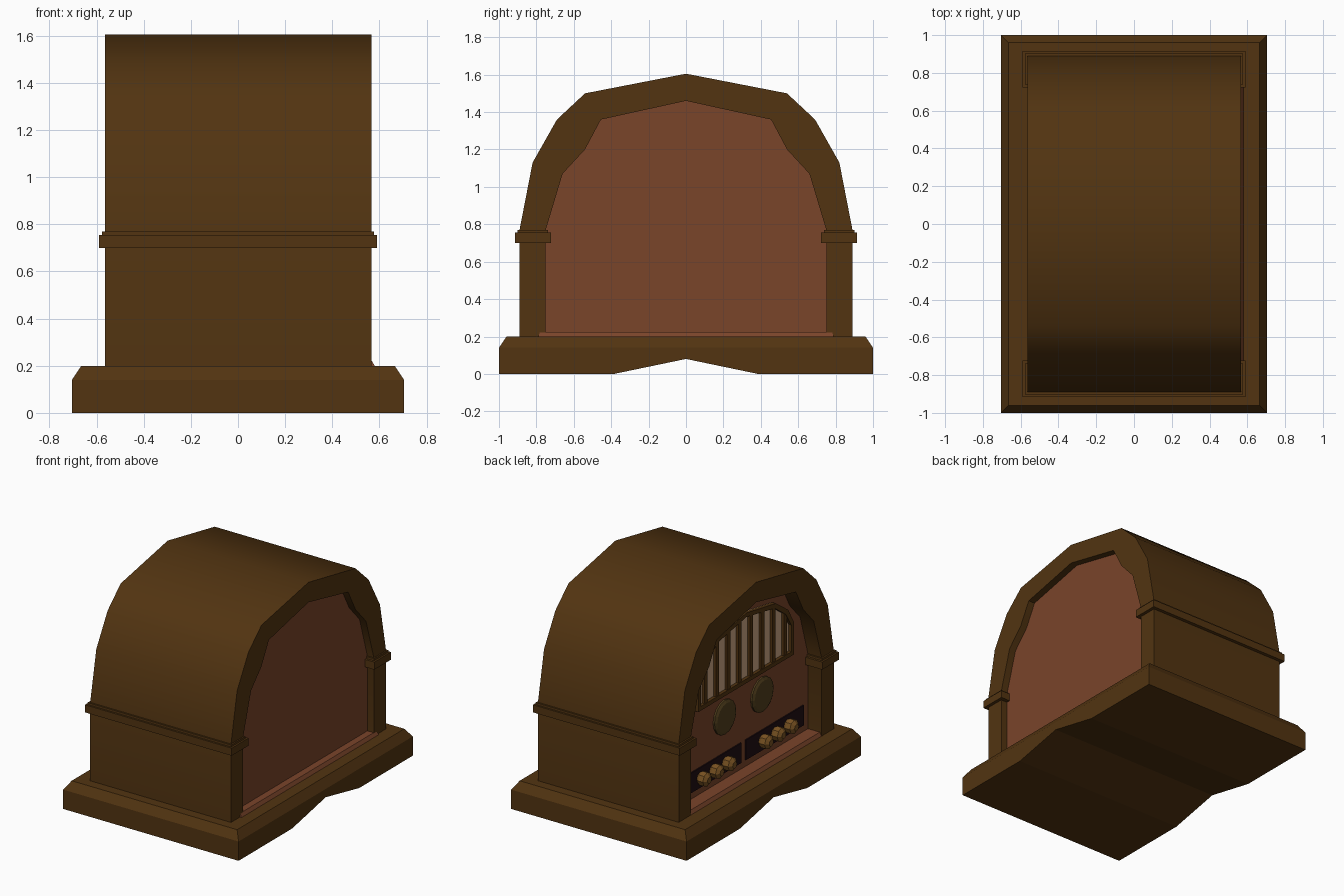
import bpy, bmesh, math
from mathutils import Matrix

if "Cube" in bpy.data.objects:
    bpy.data.objects.remove(bpy.data.objects["Cube"])


def material(name, rgb):
    m = bpy.data.materials.new(name)
    m.diffuse_color = (*rgb, 1)
    m.use_nodes = True
    m.node_tree.nodes["Principled BSDF"].inputs["Base Color"].default_value = m.diffuse_color
    return m


WOOD = material("dark walnut", (0.084, 0.034, 0.0055))
PANEL = material("red brown panel", (0.195, 0.058, 0.023))
CLOTH = material("beige cloth", (0.62, 0.39, 0.235))
BLACK = material("near black", (0.014, 0.004, 0.006))
DIAL = material("olive dial", (0.085, 0.05, 0.012))
KNOB = material("bronze knob", (0.19, 0.085, 0.016))


def finish(name, bm, mat, smooth=None):
    bmesh.ops.recalc_face_normals(bm, faces=bm.faces)
    me = bpy.data.meshes.new(name)
    bm.to_mesh(me)
    bm.free()
    ob = bpy.data.objects.new(name, me)
    bpy.context.collection.objects.link(ob)
    me.materials.append(mat)
    if smooth:
        bpy.ops.object.select_all(action='DESELECT')
        bpy.context.view_layer.objects.active = ob
        ob.select_set(True)
        bpy.ops.object.shade_smooth_by_angle(angle=math.radians(smooth))
    return ob


def mirrored(half):
    """Half profile from the +y foot to the ridge, completed on -y."""
    return half + [(-y, z) for y, z in reversed(half) if y > 1e-6]


def prism(name, pts, x0, x1, mat):
    """Extrude a (y, z) outline along x."""
    bm = bmesh.new()
    f = bm.faces.new([bm.verts.new((x0, y, z)) for y, z in pts])
    r = bmesh.ops.extrude_face_region(bm, geom=[f])
    for v in r["geom"]:
        if isinstance(v, bmesh.types.BMVert):
            v.co.x = x1
    return finish(name, bm, mat)


def band(name, outer, inner, x0, x1, mat, closed=False, smooth=None):
    """Frame between two matching (y, z) outlines, extruded along x."""
    bm = bmesh.new()
    rings = [[bm.verts.new((x, y, z)) for y, z in pts]
             for x, pts in ((x0, outer), (x1, outer), (x1, inner), (x0, inner))]
    n = len(outer)
    for i in range(n if closed else n - 1):
        j = (i + 1) % n
        for k in range(4):
            a, b = rings[k], rings[(k + 1) % 4]
            bm.faces.new((a[i], a[j], b[j], b[i]))
    if not closed:
        for i in (0, n - 1):
            bm.faces.new([r[i] for r in rings])
    return finish(name, bm, mat, smooth)


def box(name, x, y, z, mat):
    return prism(name, [(y[0], z[0]), (y[1], z[0]), (y[1], z[1]), (y[0], z[1])], x[0], x[1], mat)


def turned(name, loc, sections, sides, mat):
    """Stack of (distance towards -x, radius) rings around an x axis."""
    bm = bmesh.new()
    rings = []
    for d, r in sections:
        rings.append([bm.verts.new((loc[0] - d,
                                    loc[1] + r * math.cos(2 * math.pi * i / sides),
                                    loc[2] + r * math.sin(2 * math.pi * i / sides)))
                      for i in range(sides)])
    for a, b in zip(rings, rings[1:]):
        for i in range(sides):
            j = (i + 1) % sides
            bm.faces.new((a[i], a[j], b[j], b[i]))
    bm.faces.new(rings[0])
    bm.faces.new(rings[-1])
    return finish(name, bm, mat)


# base with a chamfered top edge and a shallow notch underneath
bm = bmesh.new()
outline = [(1, 0), (0.385, 0), (0, 0.08), (-0.385, 0), (-1, 0), (-1, 0.14), (1, 0.14)]
ends = [[bm.verts.new((x, y, z)) for y, z in outline] for x in (-0.705, 0.705)]
for e in ends:
    bm.faces.new(e)
for i in (0, 1, 2, 3, 4, 6):
    j = (i + 1) % 7
    bm.faces.new((ends[0][i], ends[0][j], ends[1][j], ends[1][i]))
low = [ends[0][5], ends[0][6], ends[1][6], ends[1][5]]
top = [bm.verts.new((v.co.x * 0.665 / 0.705, v.co.y * 0.96, 0.2)) for v in low]
for i in range(4):
    j = (i + 1) % 4
    bm.faces.new((low[i], low[j], top[j], top[i]))
bm.faces.new(top)
finish("base", bm, WOOD)

# arched cabinet shell
outer = mirrored([(0.89, 0.2), (0.89, 0.77), (0.82, 1.13), (0.69, 1.36), (0.54, 1.5), (0, 1.605)])
inner = mirrored([(0.75, 0.2), (0.75, 0.77), (0.66, 1.07), (0.54, 1.2), (0.455, 1.36), (0, 1.46)])
band("cabinet_shell", outer, inner, -0.565, 0.567, WOOD, smooth=35)

# recessed panels on both open ends
FRONT = -0.455
prism("recessed_panel", inner, FRONT, 0.515, PANEL)

# sloped sill below the panels
bm = bmesh.new()
lo = [bm.verts.new(c) for c in ((-0.565, -0.79, 0.2), (0.58, -0.79, 0.2), (0.58, 0.79, 0.2), (-0.565, 0.79, 0.2))]
hi = [bm.verts.new(c) for c in ((-0.55, -0.78, 0.225), (0.565, -0.78, 0.225), (0.565, 0.78, 0.225), (-0.55, 0.78, 0.225))]
bm.faces.new(lo)
bm.faces.new(hi)
for i in range(4):
    j = (i + 1) % 4
    bm.faces.new((lo[i], lo[j], hi[j], hi[i]))
finish("sill", bm, PANEL)

for s, side in ((1, "back"), (-1, "front")):
    # stepped trim around the posts
    box(f"trim_{side}", (-0.59, 0.59), sorted((s * 0.722, s * 0.915)), (0.70, 0.755), WOOD)
    box(f"trim_cap_{side}", (-0.577, 0.577), sorted((s * 0.738, s * 0.902)), (0.755, 0.77), WOOD)
    # dial, control plate and knobs
    turned(f"dial_{side}", (FRONT, s * 0.215, 0.68), [(-0.005, 0.125), (0.012, 0.125), (0.022, 0.105)], 16, DIAL)
    box(f"control_plate_{side}", (FRONT - 0.009, FRONT), sorted((s * 0.025, s * 0.69)), (0.275, 0.42), BLACK)
    for k, y in enumerate((0.21, 0.355, 0.50)):
        turned(f"knob_{side}_{k + 1}", (FRONT, s * y, 0.35),
               [(0, 0.035), (0.03, 0.052), (0.065, 0.05), (0.085, 0.025)], 8, KNOB)

# speaker grille: cloth, frame and bars
edge = mirrored([(0.55, 0.85), (0.55, 1.08), (0.48, 1.20), (0.34, 1.30), (0, 1.36)])
rim = mirrored([(0.52, 0.88), (0.52, 1.07), (0.455, 1.175), (0.325, 1.27), (0, 1.33)])
prism("grille_cloth", edge, FRONT - 0.006, FRONT, CLOTH)
band("grille_frame", edge, rim, FRONT - 0.03, FRONT, WOOD, closed=True)


def rim_height(y):
    pts = [(0, 1.34), (0.33, 1.28), (0.47, 1.19), (0.55, 1.07)]
    for (a, za), (b, zb) in zip(pts, pts[1:]):
        if abs(y) <= b:
            return za + (zb - za) * (abs(y) - a) / (b - a)


for i in range(8):
    y = (i - 3.5) * 0.13
    box(f"grille_bar_{i + 1}", (FRONT - 0.025, FRONT), (y - 0.018, y + 0.018), (0.87, rim_height(y)), WOOD)
